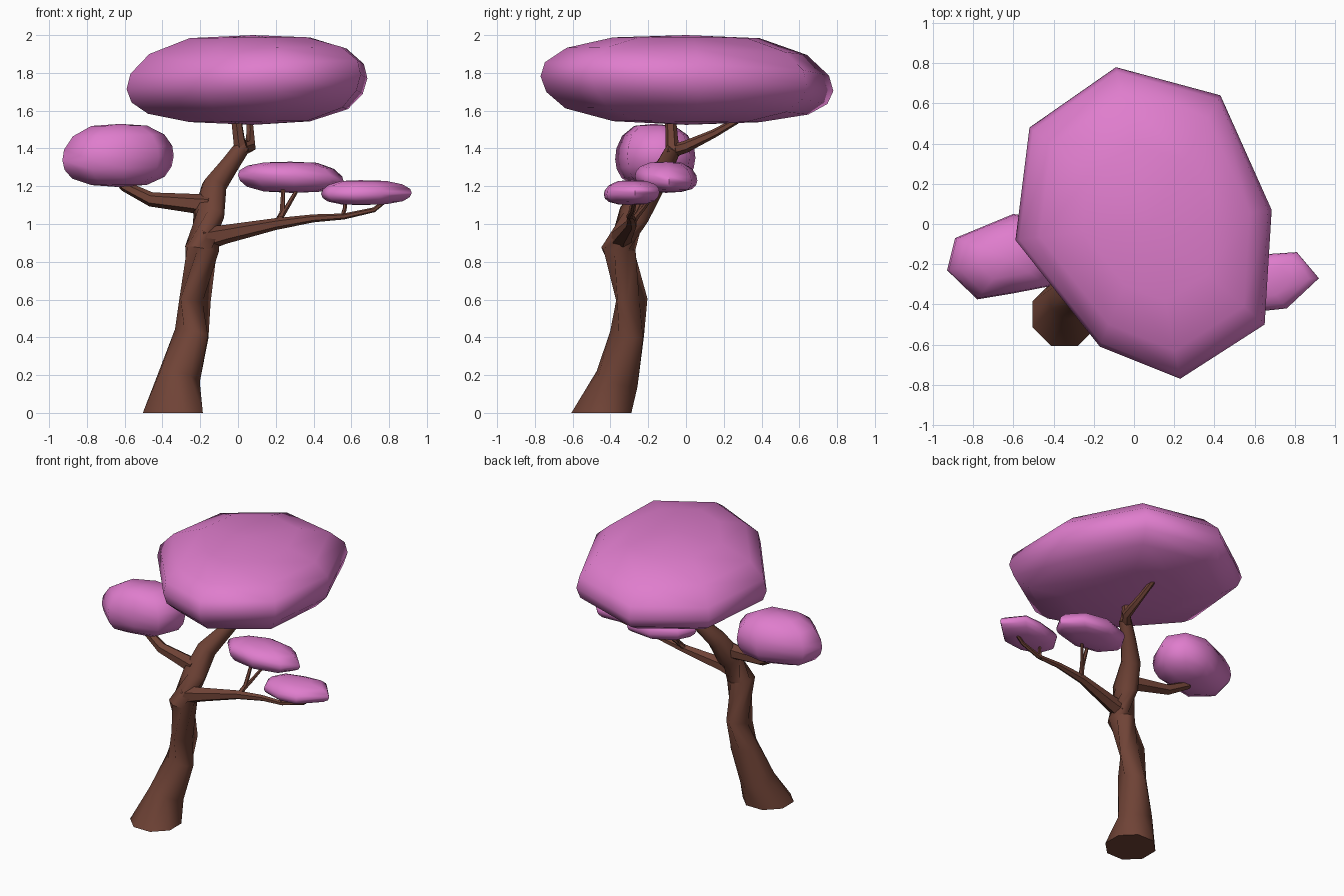
import bpy, bmesh
from math import cos, sin, tau
from mathutils import Vector

if "Cube" in bpy.data.objects:
    bpy.data.objects.remove(bpy.data.objects["Cube"])


def make_material(name, rgb):
    mat = bpy.data.materials.new(name)
    mat.use_nodes = True
    mat.diffuse_color = (*rgb, 1)
    mat.node_tree.nodes["Principled BSDF"].inputs["Base Color"].default_value = (*rgb, 1)
    return mat


bark = make_material("brown bark", (0.16, 0.056, 0.037))
blossom = make_material("pink blossom", (0.74, 0.205, 0.61))


def loft(name, rings, mat, start=None, end=None):
    """Skin a list of rings, closing each end with a cap or a centre point."""
    bm = bmesh.new()
    loops = [[bm.verts.new(p) for p in ring] for ring in rings]
    n = len(loops[0])
    for a, b in zip(loops, loops[1:]):
        for i in range(n):
            bm.faces.new((a[i], a[(i + 1) % n], b[(i + 1) % n], b[i]))
    for loop, tip in ((loops[0], start), (loops[-1], end)):
        if tip is None:
            bm.faces.new(loop)
        else:
            v = bm.verts.new(tip)
            for i in range(n):
                bm.faces.new((loop[i], loop[(i + 1) % n], v))
    bmesh.ops.recalc_face_normals(bm, faces=bm.faces)
    mesh = bpy.data.meshes.new(name)
    bm.to_mesh(mesh)
    bm.free()
    mesh.materials.append(mat)
    obj = bpy.data.objects.new(name, mesh)
    bpy.context.collection.objects.link(obj)
    bpy.ops.object.select_all(action="DESELECT")
    obj.select_set(True)
    bpy.context.view_layer.objects.active = obj
    bpy.ops.object.shade_smooth_by_angle(angle=1.0)
    return obj


def limb(name, path, sides=6, grounded=False):
    """Tapered tube through points (x, y, z, radius)."""
    pts = [Vector(p[:3]) for p in path]
    rings = []
    for i, p in enumerate(path):
        tangent = pts[min(i + 1, len(pts) - 1)] - pts[max(i - 1, 0)]
        if grounded and i == 0:
            tangent = Vector((0, 0, 1))
        rot = tangent.to_track_quat("Z", "Y")
        rings.append([pts[i] + rot @ Vector((p[3] * cos(tau * (k + 0.5) / sides),
                                             p[3] * sin(tau * (k + 0.5) / sides), 0))
                      for k in range(sides)])
    return loft(name, rings, bark)


# Width factor and relative height of each foliage ring
PROFILE = [(0.5, -0.93), (0.83, -0.7), (0.96, -0.4), (1, -0.08),
           (0.97, 0.25), (0.82, 0.64), (0.5, 0.94)]


def foliage(name, outline, low, high, tilt=(0, 0)):
    """Flattened faceted puff with the given plan outline."""
    cx = sum(p[0] for p in outline) / len(outline)
    cy = sum(p[1] for p in outline) / len(outline)
    mid, half = (low + high) / 2, (high - low) / 2
    rings = []
    for s, h in PROFILE:
        lean = 1 - h * h
        rings.append([(cx + s * (x - cx), cy + s * (y - cy),
                       mid + half * h + lean * s * (tilt[0] * (x - cx) + tilt[1] * (y - cy)))
                      for x, y in outline])
    return loft(name, rings, blossom, (cx, cy, low), (cx, cy, high))


# Trunk
limb("trunk", [(-0.345, -0.448, 0, 0.172), (-0.315, -0.365, 0.18, 0.118),
               (-0.245, -0.312, 0.42, 0.096), (-0.227, -0.287, 0.6, 0.087),
               (-0.19, -0.358, 0.87, 0.093), (-0.155, -0.275, 1.05, 0.083),
               (-0.125, -0.18, 1.2, 0.067), (-0.045, -0.11, 1.31, 0.05),
               (0.025, -0.06, 1.41, 0.042)], 8, True)

# Upper fork
limb("fork_front", [(0.02, -0.07, 1.38, 0.04), (0.005, -0.075, 1.45, 0.033),
                    (-0.015, -0.085, 1.6, 0.028)])
limb("fork_back", [(0.01, -0.06, 1.39, 0.035), (0.065, 0.0, 1.41, 0.032),
                   (0.065, 0.15, 1.48, 0.022), (0.06, 0.29, 1.56, 0.017)])

# Branch on the -x side
limb("right_branch", [(-0.15, -0.27, 1.1, 0.06), (-0.25, -0.25, 1.11, 0.05),
                      (-0.46, -0.21, 1.13, 0.038), (-0.6, -0.18, 1.2, 0.028),
                      (-0.66, -0.17, 1.26, 0.022)])

# Branch on the +x side with its twigs
limb("left_branch", [(-0.18, -0.34, 0.92, 0.065), (-0.07, -0.33, 0.945, 0.05),
                     (0.2, -0.29, 1.0, 0.031), (0.4, -0.29, 1.03, 0.021),
                     (0.56, -0.3, 1.04, 0.016), (0.72, -0.28, 1.075, 0.013),
                     (0.79, -0.27, 1.13, 0.01)])
limb("twig_inner", [(0.21, -0.29, 1.0, 0.022), (0.235, -0.25, 1.06, 0.015),
                    (0.24, -0.18, 1.21, 0.01)])
limb("twig_outer", [(0.22, -0.27, 1.03, 0.018), (0.26, -0.22, 1.09, 0.013),
                    (0.33, -0.14, 1.21, 0.01)])
limb("twig_tip", [(0.55, -0.3, 1.03, 0.013), (0.565, -0.29, 1.08, 0.011),
                  (0.57, -0.28, 1.15, 0.009)])

# Foliage
foliage("main_canopy", [(-0.09, 0.78), (0.43, 0.64), (0.685, 0.07), (0.65, -0.5),
                        (0.23, -0.77), (-0.17, -0.61), (-0.59, -0.08), (-0.52, 0.48)],
        1.525, 2.0, (0.05, -0.04))
foliage("right_puff", [(-0.93, -0.23), (-0.89, -0.07), (-0.6, 0.05), (-0.42, 0.02),
                       (-0.34, -0.12), (-0.42, -0.31), (-0.6, -0.345), (-0.78, -0.375)],
        1.195, 1.53, (0.04, 0))
foliage("inner_left_puff", [(0.0, -0.12), (0.07, -0.01), (0.25, 0.06), (0.45, 0.03),
                            (0.56, -0.09), (0.49, -0.21), (0.3, -0.27), (0.1, -0.24)],
        1.165, 1.33, (-0.06, -0.08))
foliage("outer_left_puff", [(0.44, -0.29), (0.5, -0.19), (0.66, -0.15), (0.81, -0.14),
                            (0.92, -0.27), (0.76, -0.42), (0.62, -0.435), (0.48, -0.39)],
        1.1, 1.232, (0.01, 0.04))
